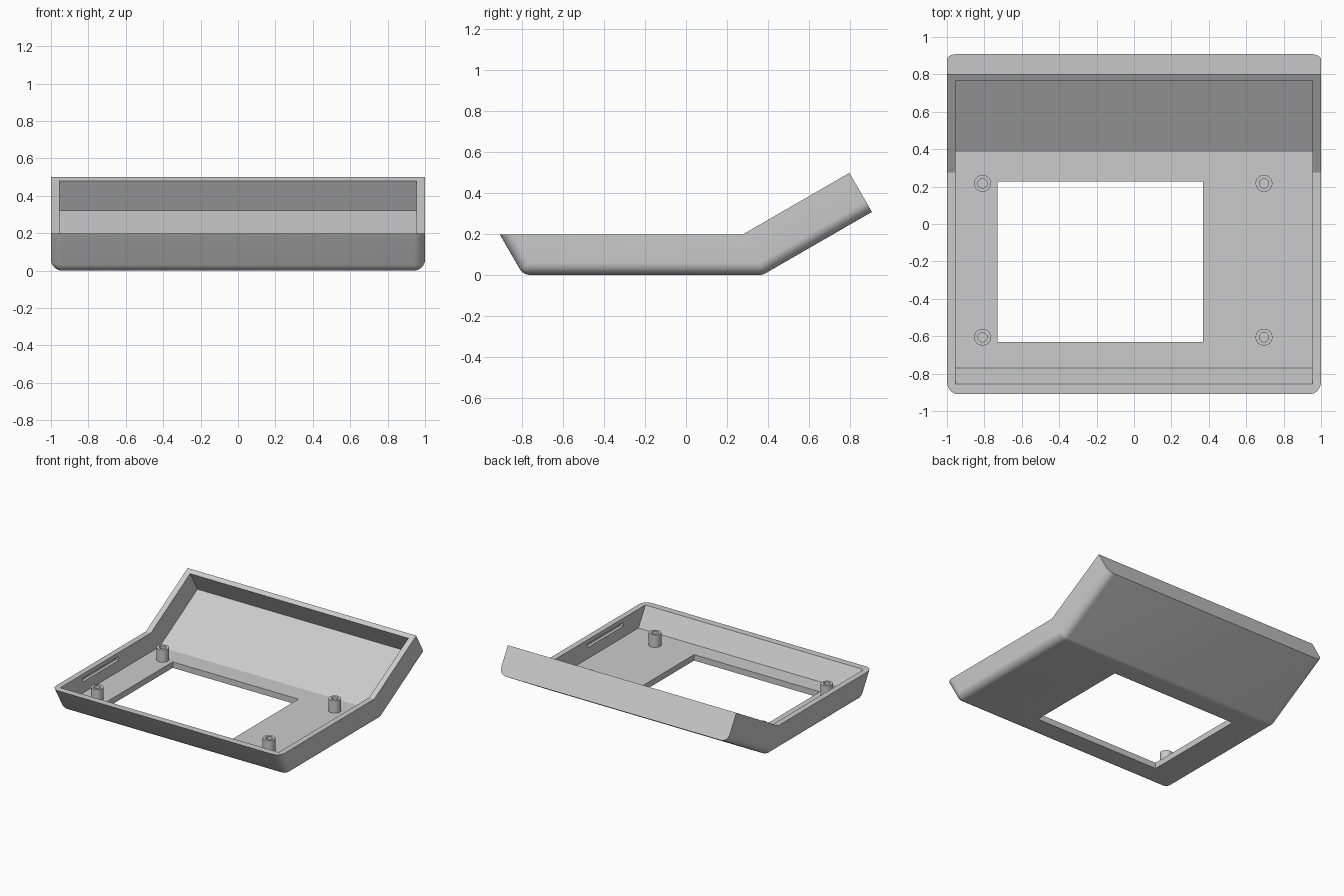
import bpy, bmesh, math
from mathutils import Vector

if "Cube" in bpy.data.objects:
    bpy.data.objects.remove(bpy.data.objects["Cube"])

grey = bpy.data.materials.new("light grey plastic")
grey.diffuse_color = (0.6, 0.6, 0.6, 1)
grey.use_nodes = True
grey.node_tree.nodes["Principled BSDF"].inputs["Base Color"].default_value = grey.diffuse_color


def make_object(name, bm):
    bmesh.ops.remove_doubles(bm, verts=bm.verts, dist=1e-5)
    bmesh.ops.recalc_face_normals(bm, faces=bm.faces)
    mesh = bpy.data.meshes.new(name)
    bm.to_mesh(mesh)
    bm.free()
    ob = bpy.data.objects.new(name, mesh)
    bpy.context.collection.objects.link(ob)
    mesh.materials.append(grey)
    return ob


def loft(name, sections):
    """Skin a list of (x, [(y, z), ...]) sections and cap both ends."""
    bm = bmesh.new()
    rings = [[bm.verts.new((x, y, z)) for y, z in pts] for x, pts in sections]
    n = len(rings[0])
    for a, b in zip(rings, rings[1:]):
        for i in range(n):
            j = (i + 1) % n
            bm.faces.new((a[i], a[j], b[j], b[i]))
    bm.faces.new(rings[0])
    bm.faces.new(rings[-1])
    return make_object(name, bm)


def box(name, x0, x1, y0, y1, z0, z1):
    pts = [(y0, z0), (y1, z0), (y1, z1), (y0, z1)]
    return loft(name, [(x0, pts), (x1, pts)])


def cut(target, cutter):
    mod = target.modifiers.new("cut", "BOOLEAN")
    mod.operation, mod.solver, mod.object = "DIFFERENCE", "EXACT", cutter
    bpy.context.view_layer.objects.active = target
    bpy.ops.object.modifier_apply(modifier=mod.name)
    bpy.data.objects.remove(cutter)


def smooth(ob):
    bpy.ops.object.select_all(action="DESELECT")
    ob.select_set(True)
    bpy.context.view_layer.objects.active = ob
    bpy.ops.object.shade_smooth_by_angle(angle=math.radians(25))


# Shell: bent side profile with all lower edges rounded by radius R
R, STEPS, RIM = 0.06, 8, 0.197


def arc(cy, cz, r, a0, a1, n):
    angles = [math.radians(a0 + (a1 - a0) * i / n) for i in range(n + 1)]
    return [(cy + r * math.cos(a), cz + r * math.sin(a)) for a in angles]


def section(r):
    d = R - r
    return ([(-0.91 + d / math.sin(math.radians(60)), RIM)]
            + arc(-0.796 + R * math.tan(math.radians(30)), R, r, 210, 270, 8)
            + arc(0.375 - R * math.tan(math.radians(15)), R, r, 270, 300, 5)
            + [(0.909 - 0.5 * d, 0.308 + 0.866 * d), (0.799, 0.499), (0.276, RIM)])


half = []
for i in range(STEPS + 1):
    t = math.pi / 2 * i / STEPS
    half.append((1 - R + R * math.sin(t), section(R * math.cos(t))))
shell = loft("case_shell", [(-x, p) for x, p in reversed(half)] + half)

# Hollow interior, open at the top
FLOOR = 0.047
inside = [(-0.77, FLOOR), (0.384, FLOOR), (0.857, 0.321), (0.70, 0.592), (-0.973, 0.40)]
cut(shell, loft("cavity", [(-0.955, inside), (0.955, inside)]))

# Screen opening in the floor
cut(shell, box("opening", -0.73, 0.37, -0.63, 0.227, -0.1, 0.1))

# Shallow clip slots inside the side walls
for s in (-1, 1):
    cut(shell, box("slot", *sorted((s * 0.9, s * 0.978)), -0.58, -0.13, 0.135, 0.165))
smooth(shell)

# Screw posts: tubes standing on the floor
SEG = 32
for k, (px, py) in enumerate([(-0.81, 0.217), (0.695, 0.217), (-0.81, -0.605), (0.695, -0.605)]):
    bm = bmesh.new()
    prof = [(0.045, FLOOR - 0.005), (0.045, 0.145), (0.025, 0.145), (0.025, FLOOR - 0.005)]
    rings = [[bm.verts.new((px + r * math.cos(2 * math.pi * i / SEG),
                            py + r * math.sin(2 * math.pi * i / SEG), z))
              for i in range(SEG)] for r, z in prof]
    for a, b in zip(rings, rings[1:] + rings[:1]):
        for i in range(SEG):
            j = (i + 1) % SEG
            bm.faces.new((a[i], a[j], b[j], b[i]))
    smooth(make_object(f"screw_post_{k + 1}", bm))
